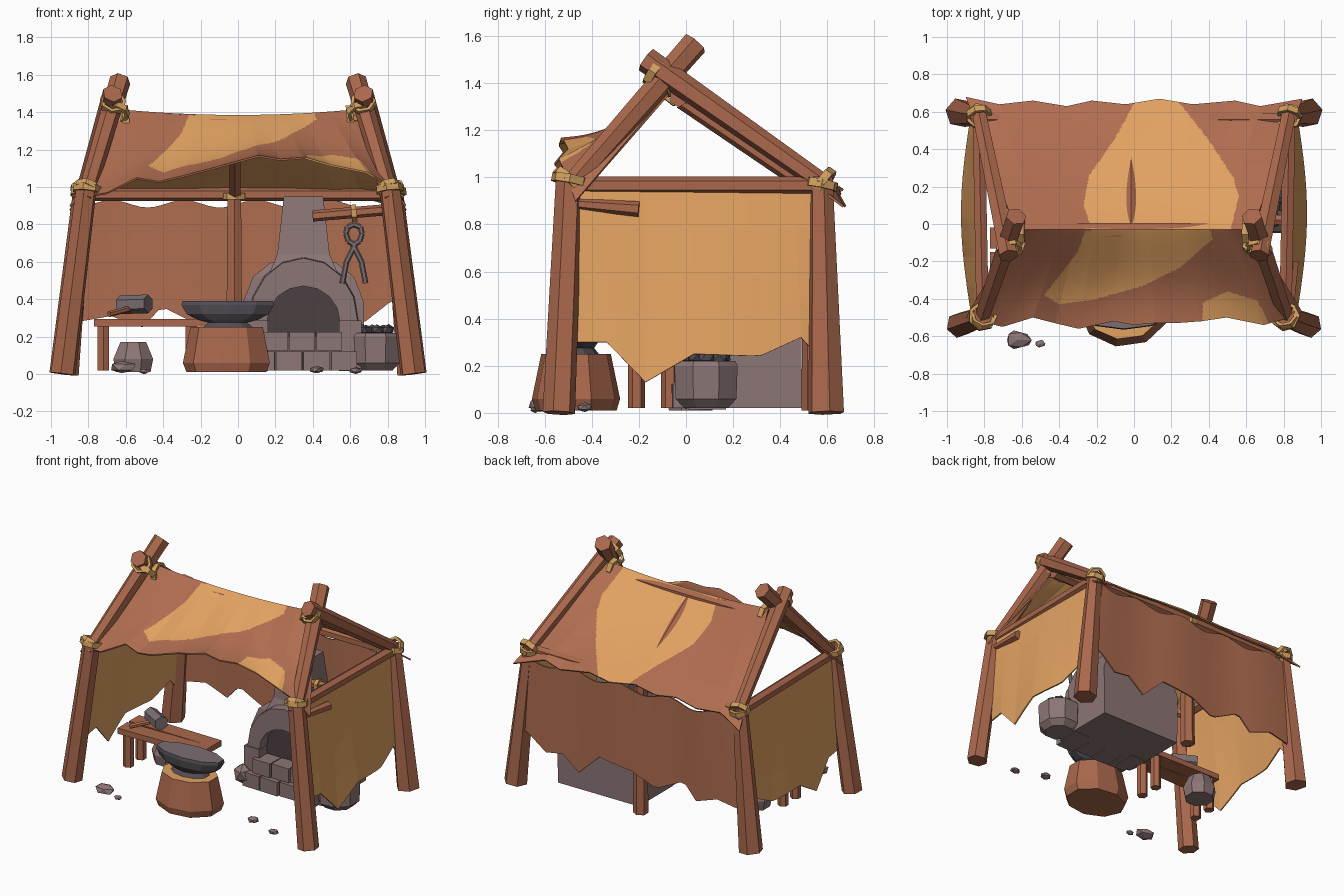
import bpy, bmesh, math, random
from mathutils import Vector, Matrix

random.seed(4)
if "Cube" in bpy.data.objects:
    bpy.data.objects.remove(bpy.data.objects["Cube"])


def material(name, r, g, b):
    m = bpy.data.materials.new(name)
    m.diffuse_color = (r, g, b, 1)
    m.use_nodes = True
    node = next(n for n in m.node_tree.nodes if n.type == 'BSDF_PRINCIPLED')
    node.inputs["Base Color"].default_value = (r, g, b, 1)
    return m


wood = material("wood", .4, .137, .072)
brown = material("brown_cloth", .43, .153, .08)
ochre = material("ochre_cloth", .76, .36, .12)
rope = material("rope", .64, .35, .115)
stone = material("stone", .265, .18, .18)
soot = material("soot", .07, .05, .055)
iron = material("dark_iron", .085, .075, .09)
steel = material("worn_steel", .2, .155, .165)


def finish(name, bm, *mats):
    bmesh.ops.recalc_face_normals(bm, faces=bm.faces)
    mesh = bpy.data.meshes.new(name)
    bm.to_mesh(mesh)
    bm.free()
    for m in mats:
        mesh.materials.append(m)
    obj = bpy.data.objects.new(name, mesh)
    bpy.context.collection.objects.link(obj)
    return obj


def turned(a, b):
    """Matrix at the middle of a-b with its z axis along a-b."""
    d = b - a
    return Matrix.Translation((a + b) / 2) @ d.to_track_quat('Z', 'Y').to_matrix().to_4x4()


def beam(name, a, b, r1, r2=None, mat=wood, sides=6):
    a, b = Vector(a), Vector(b)
    bm = bmesh.new()
    bmesh.ops.create_cone(bm, cap_ends=True, segments=sides, radius1=r1, radius2=r2 or r1,
                          depth=(b - a).length, matrix=turned(a, b))
    return finish(name, bm, mat)


def box(name, centre, size, mat, tilt=0):
    bm = bmesh.new()
    mtx = Matrix.Translation(centre) @ Matrix.Rotation(tilt, 4, 'Z') @ Matrix.Diagonal((*size, 1))
    bmesh.ops.create_cube(bm, size=1, matrix=mtx)
    return finish(name, bm, mat)


def loft(name, cx, cy, rings, sides, mat, top_mat=None):
    """Stack of elliptical rings (rx, ry, z); four sides gives a rectangular stack."""
    bm = bmesh.new()
    k = math.sqrt(2) if sides == 4 else 1
    loops = []
    for rx, ry, z in rings:
        angles = [math.tau * (i + .5) / sides for i in range(sides)]
        loops.append([bm.verts.new((cx + k * rx * math.cos(t), cy + k * ry * math.sin(t), z)) for t in angles])
    for lo, hi in zip(loops, loops[1:]):
        for i in range(sides):
            j = (i + 1) % sides
            bm.faces.new((lo[i], lo[j], hi[j], hi[i]))
    bm.faces.new(loops[0])
    bm.faces.new(loops[-1]).material_index = 1 if top_mat else 0
    return finish(name, bm, mat, *([top_mat] if top_mat else []))


def lashing(name, at, along, radius, thick=.018):
    """Chunky rope band around the direction along."""
    at, along = Vector(at), Vector(along).normalized()
    bm = bmesh.new()
    mtx = turned(at - along, at + along)
    rows = []
    for i in range(7):
        t = math.tau * i / 7
        row = [((radius + dr) * math.cos(t), (radius + dr) * math.sin(t), dz)
               for dr, dz in ((0, -thick), (thick, -thick), (thick, thick), (0, thick))]
        rows.append([bm.verts.new(mtx @ Vector(p)) for p in row])
    for i in range(7):
        p, q = rows[i], rows[(i + 1) % 7]
        for j in range(4):
            bm.faces.new((p[j], q[j], q[(j + 1) % 4], p[(j + 1) % 4]))
    return finish(name, bm, rope)


def rock(name, at, size, mat=stone):
    bm = bmesh.new()
    bmesh.ops.create_icosphere(bm, subdivisions=1, radius=1)
    for v in bm.verts:
        v.co = Vector(at) + Vector(c * s * random.uniform(.8, 1.1) for c, s in zip(v.co, size))
    return finish(name, bm, mat)


def ramp(points, t):
    """Linear interpolation through (t, values...) tuples."""
    for p, q in zip(points, points[1:]):
        if t <= q[0]:
            f = (t - p[0]) / (q[0] - p[0])
            return [a + (b - a) * f for a, b in zip(p[1:], q[1:])]
    return list(points[-1][1:])


def inside(poly, x, y):
    hit = False
    for (ax, ay), (bx, by) in zip(poly, poly[1:] + poly[:1]):
        if (ay > y) != (by > y) and x < ax + (bx - ax) * (y - ay) / (by - ay):
            hit = not hit
    return hit


def sheet(name, nu, nv, shape, mats, patches=()):
    """Cloth grid from shape(u, v), with patches coloured by outline seen from above."""
    bm = bmesh.new()
    grid = [[bm.verts.new(shape(i / nu, j / nv)) for j in range(nv + 1)] for i in range(nu + 1)]
    for i in range(nu):
        for j in range(nv):
            f = bm.faces.new((grid[i][j], grid[i + 1][j], grid[i + 1][j + 1], grid[i][j + 1]))
            c = f.calc_center_median()
            f.material_index = int(any(inside(p, c.x, c.y) for p in patches))
    obj = finish(name, bm, *mats)
    mod = obj.modifiers.new("thickness", 'SOLIDIFY')
    mod.thickness, mod.offset = .01, 0
    return obj, mod


# Timber frame: posts, rafters and lashings on each side
for s, side in ((-1, "right"), (1, "left")):
    front_top, back_top = Vector((s * .81, -.495, 1)), Vector((s * .83, .575, 1))
    beam(f"front_post_{side}", (s * .935, -.54, 0), front_top, .07, .058)
    beam(f"back_post_{side}", (s * .93, .595, 0), back_top, .08, .05)
    front_dir = Vector((s * -.19, .56, .64))
    back_dir = Vector((s * -.16, -.77, .54))
    beam(f"front_rafter_{side}", (s * .82, -.52, .93), Vector((s * .82, -.52, .93)) + front_dir, .045, .057)
    beam(f"back_rafter_{side}", (s * .83, .6, .96), Vector((s * .83, .6, .96)) + back_dir, .042, .055)
    beam(f"side_beam_{side}", (s * .81, -.48, .965), (s * .83, .57, .965), .038)
    for part, at, along, r in (("front_post", front_top - Vector((0, 0, .01)), (s * -.1, .2, 1), .06),
                               ("front_eave", front_top + Vector((0, -.01, -.01)), front_dir, .05),
                               ("back_post", back_top - Vector((0, 0, .03)), (s * -.1, .2, 1), .052),
                               ("back_eave", back_top + Vector((0, .01, -.02)), back_dir, .05),
                               ("ridge_front", (s * .65, -.11, 1.4), front_dir, .053),
                               ("ridge_back", (s * .67, -.13, 1.45), back_dir, .052),
                               ("ridge_pole", (s * .6, -.04, 1.37), (1, 0, .1), .05)):
        lashing(f"{part}_lashing_{side}", at, along, r)
beam("ridge_beam", (-.68, -.03, 1.34), (.68, -.03, 1.34), .042)
beam("back_beam", (-.83, .56, .96), (.83, .56, .96), .036)
beam("middle_back_post", (-.02, .54, .01), (-.02, .54, .97), .05, .042)
beam("middle_rafter", (-.015, .57, .925), (-.015, -.02, 1.325), .034)
lashing("middle_lashing", (-.02, .54, .95), (0, 0, 1), .045)

# Roof cloth in two slopes with a ragged hem
front_hem = [(-1, -.5, .9), (-.92, -.52, .95), (-.78, -.55, .97), (-.6, -.5, 1.05), (-.47, -.53, 1.03),
             (-.33, -.56, 1.06), (-.12, -.52, 1.11), (0, -.54, 1.14), (.12, -.53, 1.17), (.25, -.53, 1.15),
             (.4, -.52, 1.16), (.55, -.5, 1.12), (.77, -.54, 1.08), (.93, -.5, .99), (1, -.47, .9)]
back_hem = [(-1, .68, .88), (-.8, .64, .95), (-.6, .66, .94), (-.4, .63, .96), (-.25, .66, .95), (-.05, .64, .97),
            (.15, .67, .95), (.35, .64, .96), (.6, .66, .93), (.75, .63, .95), (1, .67, .88)]


def slope(hem, sag, skew):
    def shape(u, v):
        s = 2 * u - 1
        y, z = ramp(hem, s)
        ridge = 1.385 + .03 * s * s
        drop = sag * math.sin(math.pi * v ** skew) * (1 - s * s)
        return (s * (.63 + .27 * v), -.03 + (y + .03) * v, ridge + (z - ridge) * v - drop)
    return shape


front_patch = [(-.48, -.38), (-.4, -.43), (-.2, -.4), (.05, -.33), (.25, -.23), (.42, -.08), (.4, 0), (-.25, 0), (-.3, -.15)]
hem_patch = [(.36, -.6), (.37, -.42), (.5, -.36), (.66, -.41), (.76, -.6)]
back_patch = [(.03, .7), (.2, .7), (.4, .45), (.53, .25), (.56, .15), (.5, -.1), (-.2, -.1), (-.27, .1), (-.24, .26), (-.1, .46)]
for name, hem, sag, skew, patches in (("front_roof_cloth", front_hem, .045, 1.3, (front_patch, hem_patch)),
                                      ("back_roof_cloth", back_hem, .042, .65, (back_patch,))):
    roof, mod = sheet(name, 260, 80, slope(hem, sag, skew), (brown, ochre), patches)
    # Lining below the roof is all ochre
    if sum(p.normal.z for p in roof.data.polygons) < 0:
        roof.data.flip_normals()
    mod.offset = -1
    mod.material_offset = 1

# Hanging wall cloths
side_hem = [(0, .3), (.12, .3), (.28, .13), (.48, .25), (.75, .24), (.92, .32), (1, .23)]
for s, side in ((-1, "right"), (1, "left")):
    def wall(u, v):
        z = .95 + (ramp(side_hem, u)[0] - .95) * v
        bulge = .05 * math.sin(math.pi * u) * v
        return (s * (.83 + .04 * v + bulge), -.46 + (1 + .03 * v) * u, z)
    sheet(f"side_cloth_{side}", 25, 4, wall, (ochre,))
back_low = [(-1, .28), (-.8, .31), (-.6, .25), (-.48, .36), (-.22, .25), (0, .33), (.3, .36),
            (.5, .2), (.65, .3), (.8, .28), (.95, .38), (1, .4)]


def back_wall(u, v):
    s = 2 * u - 1
    top = .91 + .02 * math.sin(s * 13)
    return (s * (.8 + .05 * v), .607 + .008 * math.sin(u * 14), top + (ramp(back_low, s)[0] - top) * v)


sheet("back_cloth", 40, 4, back_wall, (brown,))

# Forge: stepped body, hood, chimney, arch and hearth bricks
loft("forge_body", .35, .3, [(.32, .19, .02), (.325, .19, .38), (.27, .18, .52), (.17, .15, .6)], 4, stone)
loft("chimney", .35, .22, [(.19, .16, .52), (.14, .12, .64), (.105, .095, .95)], 4, stone)
bm = bmesh.new()
arch = []
for i in range(9):
    t = math.pi * i / 8
    rows = [(r * math.cos(t) + .35, y, .28 + h * math.sin(t))
            for r, h, y in ((.195, .19, .11), (.195, .19, .02), (.29, .34, .02), (.3, .35, .2))]
    arch.append([bm.verts.new(p) for p in rows])
for p, q in zip(arch, arch[1:]):
    for j in range(4):
        bm.faces.new((p[j], q[j], q[(j + 1) % 4], p[(j + 1) % 4]))
bm.faces.new(arch[0])
bm.faces.new(arch[-1])
finish("forge_arch", bm, stone)
bm = bmesh.new()
curve = [(.35 + .2 * math.cos(math.pi * i / 8), .1, .28 + .195 * math.sin(math.pi * i / 8)) for i in range(9)]
bm.faces.new([bm.verts.new(p) for p in curve + [(.15, .1, .2), (.55, .1, .2)]])
finish("firebox", bm, soot)
for side, x in (("right", .1), ("left", .6)):
    box(f"arch_foot_{side}", (x, .09, .15), (.12, .16, .27), stone)
for row in range(2):
    for i in range(4 - row):
        depth = .17 - .03 * row + random.uniform(-.02, .01)
        box(f"hearth_brick_{row}_{i}", (.13 + .145 * i + .07 * row, .12 - depth / 2, .07 + .105 * row),
            (.138, depth, .1), stone, random.uniform(-.05, .05))
rock("forge_side_stone", (.04, -.0, .09), (.07, .07, .07))

# Coal barrel and small tub
loft("coal_barrel", .735, .085, [(.1, .1, .02), (.14, .14, .06), (.145, .145, .2), (.135, .135, .22)], 8, stone, soot)
for i in range(7):
    t = i * 2.4
    rock(f"coal_{i}", (.735 + .07 * math.cos(t), .085 + .07 * math.sin(t), .235), (.04, .04, .03), iron)
loft("small_tub", -.56, .02, [(.1, .1, .01), (.115, .115, .08), (.075, .075, .17)], 8, stone)

# Anvil on its stump, which has a freshly cut top
loft("stump", -.055, -.467, [(.22, .175, .01), (.24, .19, .06), (.2, .15, .25)], 9, wood, ochre)
loft("anvil", -.055, -.46, [(.14, .09, .25), (.11, .07, .275), (.17, .08, .29), (.23, .1, .32),
                            (.26, .105, .37), (.255, .1, .39)], 10, iron, steel)

# Work bench with hammer
for i in range(2):
    box(f"bench_plank_{i}", (-.44, -.2 + .12 * i, .275), (.66, .112, .04), wood, .015 - .03 * i)
    for j in range(2):
        beam(f"bench_leg_{i}_{j}", (-.72 + .47 * i, -.21 + .14 * j, .02), (-.72 + .47 * i, -.21 + .14 * j, .26), .036)
beam("hammer_head", (-.63, -.09, .37), (-.48, -.18, .375), .05, mat=steel)
beam("hammer_handle", (-.69, -.24, .32), (-.54, -.12, .36), .016)

# Hanging bar with tongs, and the outer peg
beam("tongs_bar", (.4, .04, .845), (.815, .02, .88), .03)
beam("outer_peg", (.83, -.5, .89), (.852, -.2, .865), .022, .033)
lashing("tongs_loop", (.62, .03, .86), (1, 0, .1), .033, .014)
path = [(0, .8), (.035, .785), (.043, .75), (.03, .71), (-.005, .69), (.04, .6), (.062, .485)]
for s, side in ((-1, "right"), (1, "left")):
    for i, (p, q) in enumerate(zip(path, path[1:])):
        beam(f"tongs_{side}_{i}", (.62 + s * p[0], .01, p[1]), (.62 + s * q[0], .01, q[1]), .015, mat=steel)

# Loose stones on the ground
for i, (x, y, r) in enumerate(((-.62, -.62, .075), (-.5, -.64, .03), (.42, -.43, .045), (.63, -.5, .04))):
    rock(f"ground_stone_{i}", (x, y, r * .5), (r, r * .75, r * .5))
